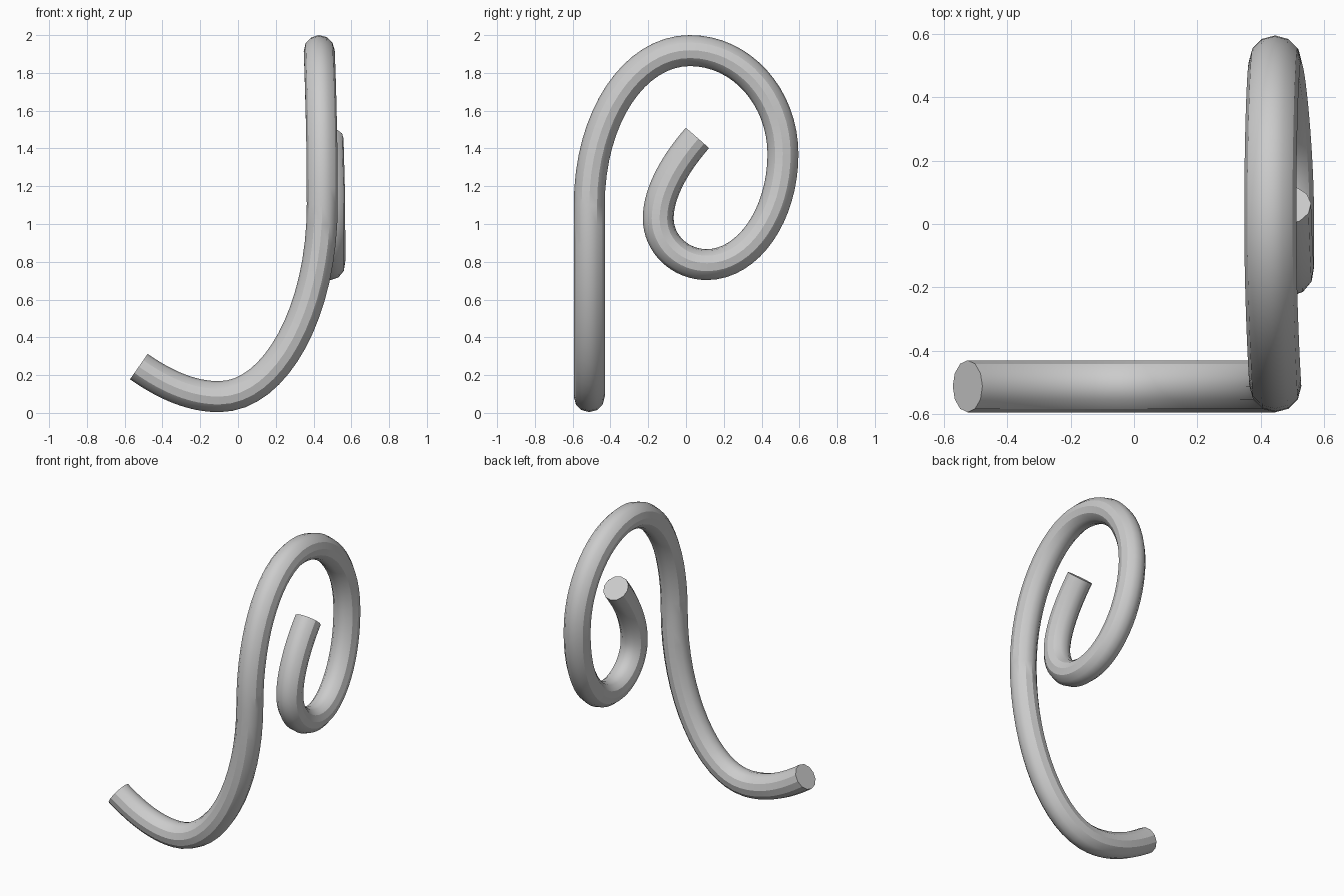
import bpy
from mathutils import Vector

if "Cube" in bpy.data.objects:
    bpy.data.objects.remove(bpy.data.objects["Cube"])

# Each row: point, incoming handle offset, outgoing handle offset
path = [
    ((-0.525, -0.512, 0.245), (-0.14, 0, 0.10), (0.148, 0, -0.103)),       # tip of foot
    ((-0.10, -0.512, 0.086), (-0.14, 0, 0), (0.30, 0, 0)),                 # bottom of foot
    ((0.446, -0.512, 1.10), (0, 0, -0.56), (0, 0, 0.47)),                  # upright stem
    ((0.43, 0.02, 1.918), (0, -0.29, 0), (0, 0.275, 0)),                   # top of loop
    ((0.445, 0.513, 1.37), (-0.006, 0, 0.30), (0.01, 0, -0.32)),           # back of loop
    ((0.485, 0.11, 0.785), (-0.008, 0.22, 0), (0.003, -0.142, 0)),         # bottom of loop
    ((0.486, -0.147, 1.03), (0, 0, -0.135), (0, 0, 0.14)),                 # inner turn
    ((0.477, 0.06, 1.455), (0.003, -0.112, -0.128), (0, 0.1, 0.11)),       # inner tip
]

# Hook: round rod swept along the path
curve = bpy.data.curves.new("curled_rod", 'CURVE')
curve.dimensions = '3D'
curve.resolution_u = 16
curve.bevel_depth = 0.082
curve.bevel_resolution = 4
curve.use_fill_caps = True
spline = curve.splines.new('BEZIER')
spline.bezier_points.add(len(path) - 1)
for bp, (co, h_in, h_out) in zip(spline.bezier_points, path):
    bp.handle_left_type = bp.handle_right_type = 'FREE'
    bp.co = co
    bp.handle_left = Vector(co) + Vector(h_in)
    bp.handle_right = Vector(co) + Vector(h_out)

rod = bpy.data.objects.new("curled_rod", curve)
bpy.context.collection.objects.link(rod)
bpy.context.view_layer.objects.active = rod
rod.select_set(True)
bpy.ops.object.convert(target='MESH')
bpy.ops.object.shade_smooth_by_angle()
